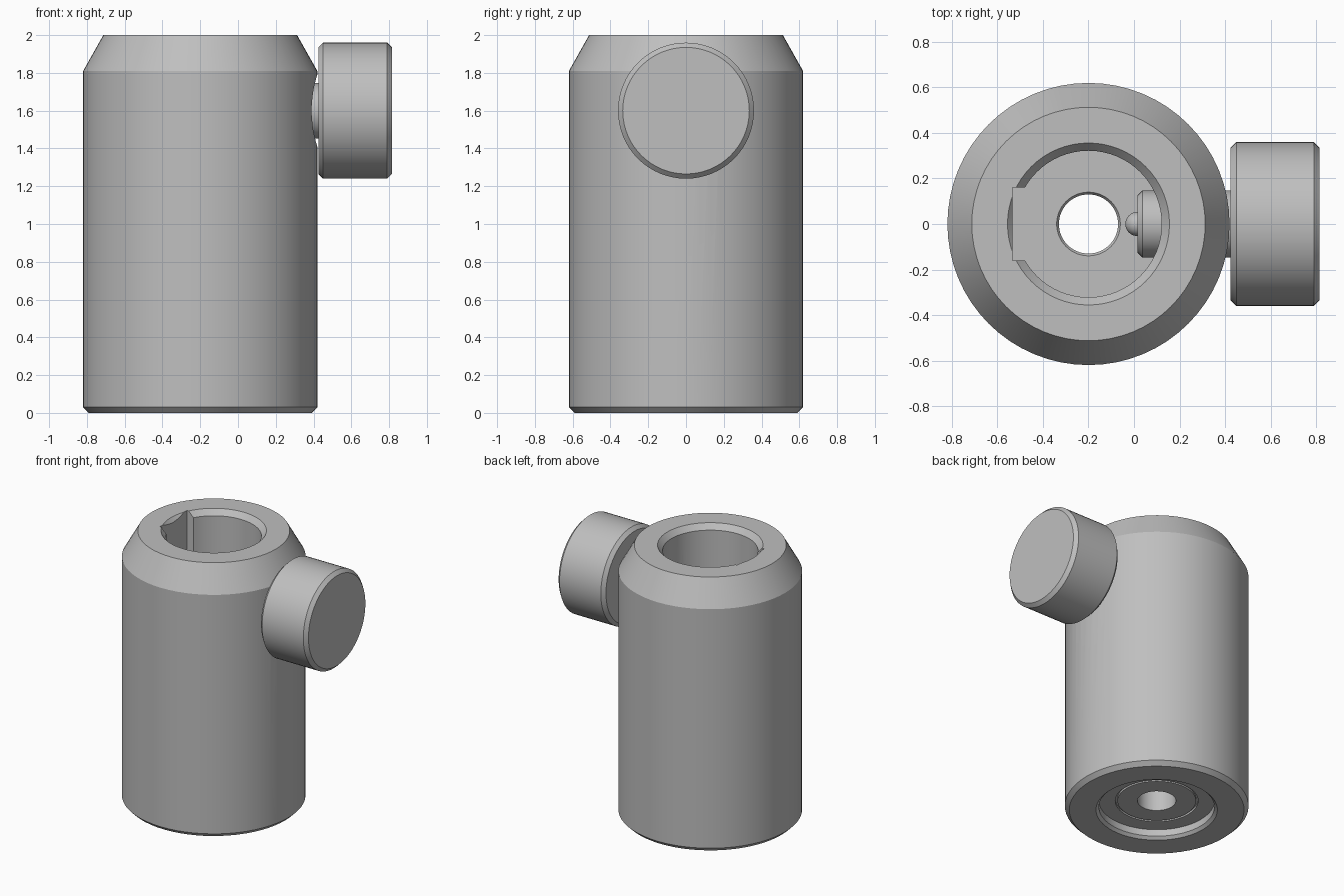
import bpy, bmesh, math
from mathutils import Matrix, Vector

old = bpy.data.objects.get("Cube")
if old:
    bpy.data.objects.remove(old)

steel = bpy.data.materials.new("grey steel")
steel.use_nodes = True
GREY = (0.52, 0.52, 0.52, 1)
steel.diffuse_color = GREY
steel.node_tree.nodes["Principled BSDF"].inputs["Base Color"].default_value = GREY

BODY_X, PIN_Z = -0.2, 1.6
ALONG_X = Matrix.Translation((0, 0, PIN_Z)) @ Matrix.Rotation(math.pi / 2, 4, 'Y')


def make(name, bm, matrix):
    bm.transform(matrix)
    bmesh.ops.recalc_face_normals(bm, faces=bm.faces)
    mesh = bpy.data.meshes.new(name)
    bm.to_mesh(mesh)
    bm.free()
    mesh.materials.append(steel)
    ob = bpy.data.objects.new(name, mesh)
    bpy.context.collection.objects.link(ob)
    return ob


def lathe(name, profile, matrix, sides=64, closed=False):
    """Revolve (radius, height) points about the local z axis."""
    bm = bmesh.new()
    verts = [bm.verts.new((r, 0, h)) for r, h in profile]
    edges = [bm.edges.new(pair) for pair in zip(verts, verts[1:])]
    if closed:
        edges.append(bm.edges.new((verts[-1], verts[0])))
    bmesh.ops.spin(bm, geom=verts + edges, cent=(0, 0, 0), axis=(0, 0, 1),
                   angle=math.tau, steps=sides)
    bmesh.ops.remove_doubles(bm, verts=bm.verts, dist=1e-5)
    return make(name, bm, matrix)


def prism(name, radius, low, high, sides, turn=0.0):
    """Cutter along the pin axis, from x = low to x = high."""
    bm = bmesh.new()
    bmesh.ops.create_cone(bm, cap_ends=True, segments=sides, radius1=radius,
                          radius2=radius, depth=high - low)
    shift = Matrix.Translation((0, 0, (low + high) / 2)) @ Matrix.Rotation(turn, 4, 'Z')
    return make(name, bm, ALONG_X @ shift)


def activate(ob):
    bpy.ops.object.select_all(action='DESELECT')
    ob.select_set(True)
    bpy.context.view_layer.objects.active = ob


def cut(ob, cutter):
    activate(ob)
    mod = ob.modifiers.new("cut", 'BOOLEAN')
    mod.operation, mod.solver, mod.object = 'DIFFERENCE', 'EXACT', cutter
    bpy.ops.object.modifier_apply(modifier=mod.name)
    bpy.data.objects.remove(cutter)


# Sleeve body with stepped bore and recessed underside
FLOOR = 0.35
body = lathe("sleeve_body", [
    (0.59, 0), (0.62, 0.03), (0.62, 1.81), (0.513, 2), (0.356, 2),
    (0.322, 1.96), (0.322, FLOOR), (0.14, FLOOR), (0.13, FLOOR - 0.015),
    (0.13, 0.07), (0.265, 0.07), (0.265, 0.085), (0.28, 0.085), (0.28, 0.07),
    (0.39, 0.07), (0.39, 0.02), (0.41, 0)],
    Matrix.Translation((BODY_X, 0, 0)), closed=True)

# Keyway on the inner wall
bm = bmesh.new()
bmesh.ops.create_cube(bm, size=1)
bmesh.ops.scale(bm, vec=(0.333, 0.32, 2), verts=bm.verts)
cut(body, make("keyway_cutter", bm,
               Matrix.Translation((BODY_X - 0.1665, 0, FLOOR + 1))))

# Countersunk side hole for the locking pin
cut(body, lathe("side_hole_cutter", [
    (0, 0), (0.15, 0), (0.15, 0.35), (0.19, 0.39), (0.19, 0.5), (0, 0.5)], ALONG_X))

# Locking screw: hemispherical tip, shank and chamfered round head
TIP = 0.053
nose = [(TIP * math.sin(a), 0.015 - TIP * math.cos(a))
        for a in [math.pi / 2 * i / 8 for i in range(9)]]
screw = lathe("locking_screw", nose + [
    (0.125, 0.015), (0.147, 0.037), (0.147, 0.425), (0.335, 0.425),
    (0.36, 0.45), (0.36, 0.79), (0.335, 0.815), (0, 0.815)], ALONG_X)

# Hex socket and the smaller stepped hex inside it
cut(screw, prism("socket_cutter", 0.15, 0.57, 0.9, 6, math.pi / 2))
cut(screw, prism("step_cutter", 0.09, 0.52, 0.6, 32))
cut(screw, prism("small_hex_cutter", 0.058, 0.44, 0.55, 6, math.pi / 2))

for part in (body, screw):
    activate(part)
    bpy.ops.object.shade_smooth_by_angle(angle=math.radians(25))
